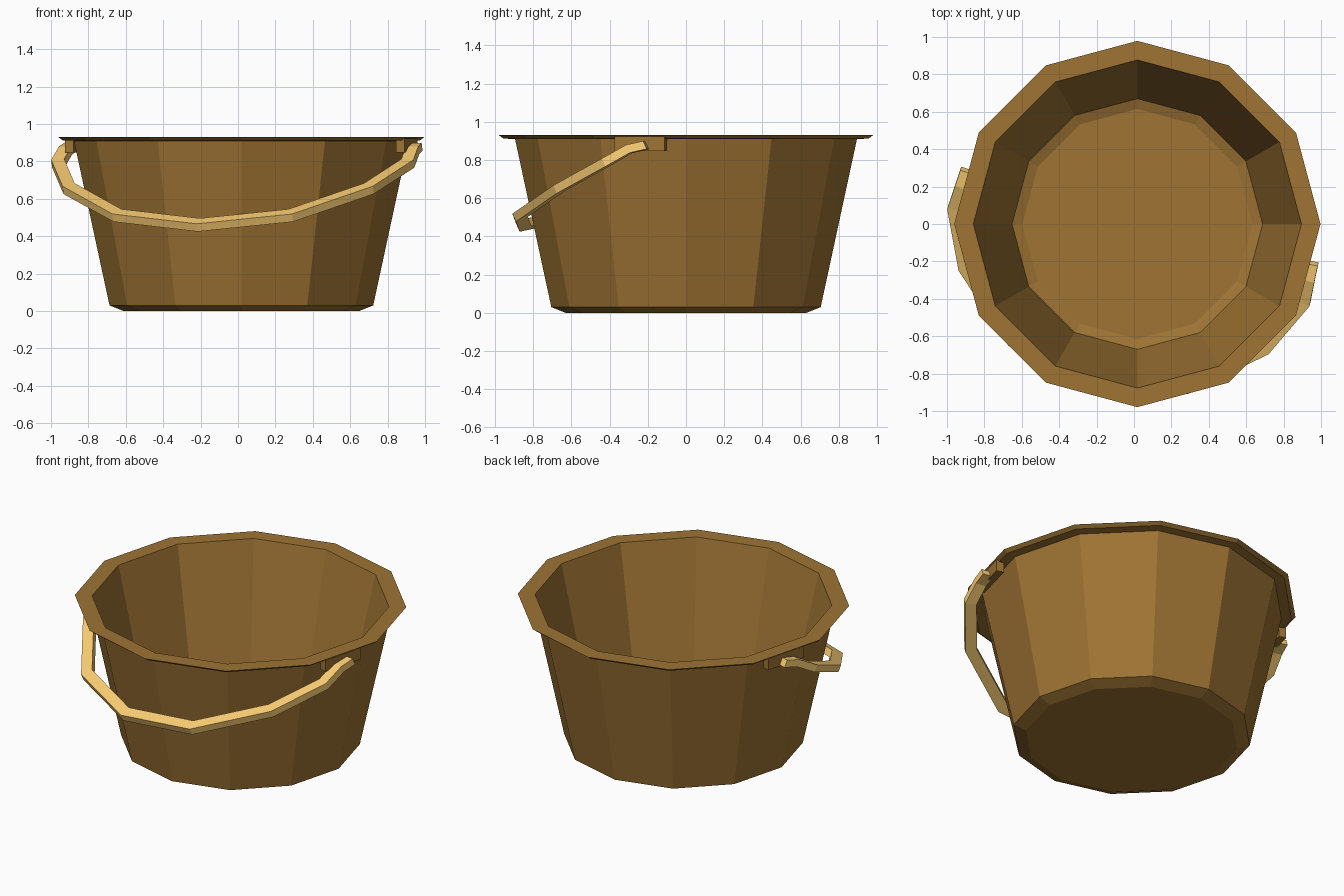
import bpy, bmesh
from math import sin, cos, radians, pi
from mathutils import Vector, Matrix

if "Cube" in bpy.data.objects:
    bpy.data.objects.remove(bpy.data.objects["Cube"])

CX = 0.018                      # bucket axis sits slightly right of centre
PIVOT_Z = 0.87
SPIN = Matrix.Translation((CX, 0, 0)) @ Matrix.Rotation(radians(-15), 4, 'Z')


def material(name, rgb):
    m = bpy.data.materials.new(name)
    m.diffuse_color = (*rgb, 1)
    m.use_nodes = True
    m.node_tree.nodes["Principled BSDF"].inputs["Base Color"].default_value = m.diffuse_color
    return m


def finish(name, bm, mat):
    bmesh.ops.recalc_face_normals(bm, faces=bm.faces)
    me = bpy.data.meshes.new(name)
    bm.to_mesh(me)
    bm.free()
    me.materials.append(mat)
    ob = bpy.data.objects.new(name, me)
    bpy.context.collection.objects.link(ob)
    return ob


def bridge(bm, rings):
    for a, b in zip(rings, rings[1:]):
        n = len(a)
        for i in range(n):
            j = (i + 1) % n
            bm.faces.new((a[i], a[j], b[j], b[i]))
    bm.faces.new(rings[0])
    bm.faces.new(rings[-1])


wood = material("bucket_brown", (0.345, 0.175, 0.034))
light = material("handle_tan", (1.0, 0.64, 0.18))

# Bucket shell: twelve-sided lathe, outside bottom to inside floor
profile = [(0.63, 0.0), (0.705, 0.03), (0.895, 0.91), (0.955, 0.912), (0.979, 0.93),
           (0.877, 0.93), (0.67, 0.05), (0.615, 0.03)]
bm = bmesh.new()
bridge(bm, [[bm.verts.new((CX + r * cos(i * pi / 6), r * sin(i * pi / 6), z))
             for i in range(12)] for r, z in profile])
finish("bucket", bm, wood)

# Pivot lugs: small plates hanging from the rim on opposite sides
for side, label in ((1, "right"), (-1, "left")):
    bm = bmesh.new()
    bmesh.ops.create_cube(bm, size=1)
    for v in bm.verts:
        outer, top = v.co.x > 0, v.co.z > 0
        x = 0.94 if outer else 0.893
        y = 0.135 * (1 if v.co.y > 0 else -1)
        v.co = (side * x, side * y, 0.922 if top else 0.848)
    bm.transform(SPIN)
    finish("lug_" + label, bm, wood)

# Handle: flat bar swept along a faceted arc that hangs forward
half = [(0.955, -0.04, -0.01), (0.96, 0.05, 0.01), (0.968, 0.19, 0),
        (0.83, 0.51, 0), (0.48, 0.85, 0)]
path = [Vector(p) for p in half] + [Vector((0, 0.97, 0))]
path += [Vector((-u, s, n)) for u, s, n in reversed(half)]
tilt = radians(25)
bm = bmesh.new()
rings = []
WIDE, THICK = 0.034, 0.023      # half sizes in and across the handle plane
for i, p in enumerate(path):
    d0 = (p - path[max(i - 1, 0)]).normalized()
    d1 = (path[min(i + 1, len(path) - 1)] - p).normalized()
    t = (d0 + d1).normalized()
    side = Vector((t.y, -t.x, 0)).normalized()
    miter = WIDE / max(t.dot(d0), t.dot(d1))
    ring = []
    for a, b in ((1, 1), (1, -1), (-1, -1), (-1, 1)):
        q = p + side * miter * a + Vector((0, 0, THICK * b))
        local = Vector((q.x, -q.y * cos(tilt) - q.z * sin(tilt),
                        PIVOT_Z - q.y * sin(tilt) + q.z * cos(tilt)))
        ring.append(bm.verts.new(SPIN @ local))
    rings.append(ring)
bridge(bm, rings)
finish("handle", bm, light)
